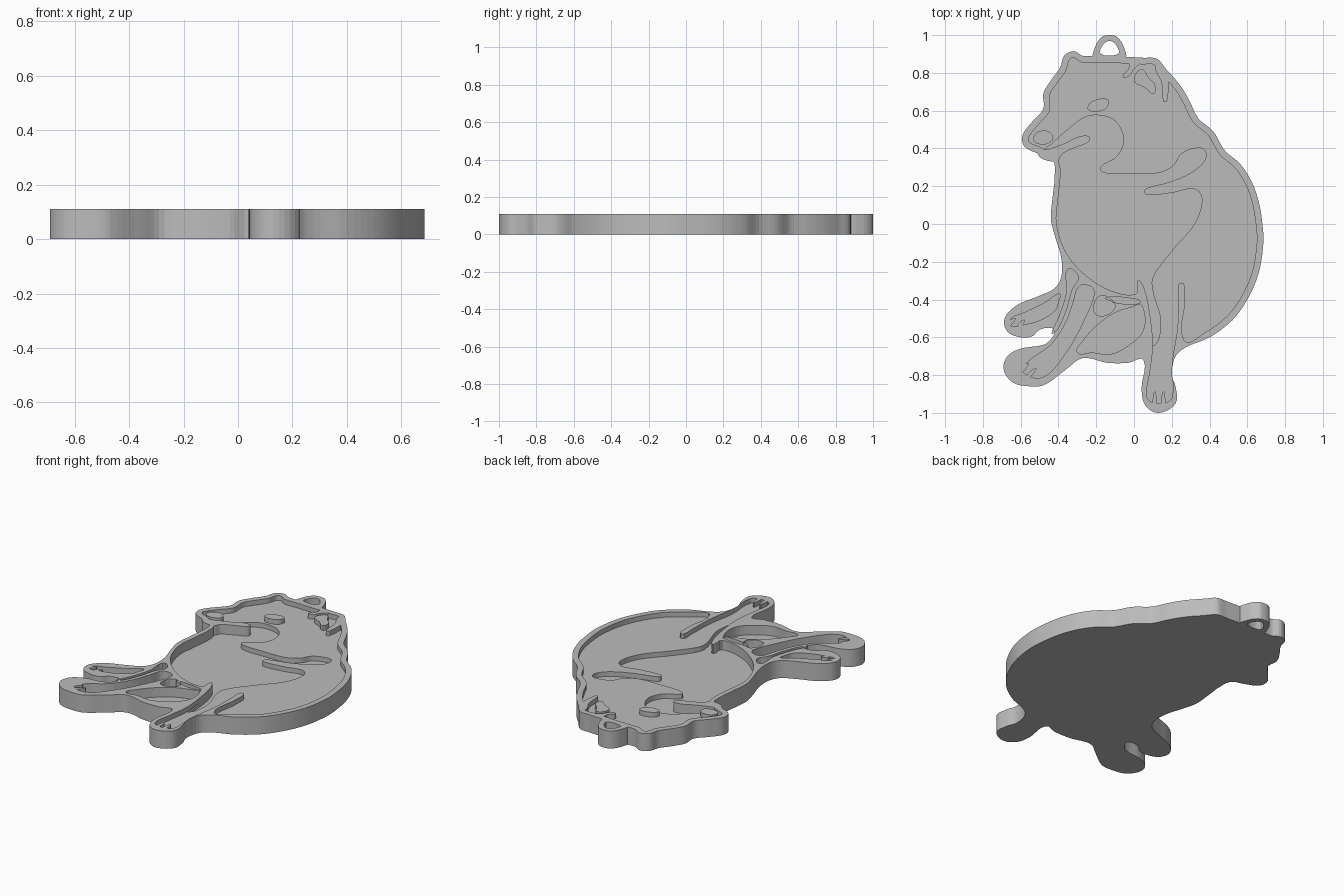
import bpy
import bmesh
from mathutils import Vector

default_cube = bpy.data.objects.get("Cube")
if default_cube:
    bpy.data.objects.remove(default_cube, do_unlink=True)

# Heights of the three stacked levels
CHEST_TOP, COAT_TOP, RIM_TOP = 0.05, 0.08, 0.11
RIM_WIDTH = 3.5  # profile points below are in hundredths of a unit

grey = bpy.data.materials.new("plain grey")
grey.use_nodes = True
grey.diffuse_color = (0.5, 0.5, 0.5, 1)
shader = next(n for n in grey.node_tree.nodes if n.type == "BSDF_PRINCIPLED")
shader.inputs["Base Color"].default_value = grey.diffuse_color


def smooth_loop(points, steps=5):
    """Sample a closed smooth curve through the points."""
    pts = [Vector(p) / 100 for p in points]
    count = len(pts)
    tangents = [(pts[(i + 1) % count] - pts[i - 1]).normalized() for i in range(count)]
    result = []
    for i in range(count):
        j = (i + 1) % count
        a, b = pts[i], pts[j]
        length = (b - a).length
        c = a + tangents[i] * length / 3
        d = b - tangents[j] * length / 3
        for k in range(steps):
            t = k / steps
            s = 1 - t
            result.append(a * s**3 + c * 3 * s * s * t + d * 3 * s * t * t + b * t**3)
    return result


def inset(points, distance):
    """Move an open clockwise run of points towards the inside."""
    pts = [Vector(p) for p in points]
    last = len(pts) - 1
    result = []
    for i, p in enumerate(pts):
        along = (pts[min(i + 1, last)] - pts[max(i - 1, 0)]).normalized()
        result.append(p + Vector((along.y, -along.x)) * distance)
    return result


def prism(name, loops, bottom, top, steps=5):
    """Extrude an outline; further loops become holes."""
    curve = bpy.data.curves.new(name, "CURVE")
    curve.dimensions = "2D"
    curve.fill_mode = "BOTH"
    curve.extrude = (top - bottom) / 2
    for loop in loops:
        samples = smooth_loop(loop, steps)
        spline = curve.splines.new("POLY")
        spline.points.add(len(samples) - 1)
        for point, co in zip(spline.points, samples):
            point.co = (co.x, co.y, 0, 1)
        spline.use_cyclic_u = True
    helper = bpy.data.objects.new(name + " curve", curve)
    bpy.context.collection.objects.link(helper)
    graph = bpy.context.evaluated_depsgraph_get()
    mesh = bpy.data.meshes.new_from_object(helper.evaluated_get(graph))
    bpy.data.objects.remove(helper, do_unlink=True)
    bm = bmesh.new()
    bm.from_mesh(mesh)
    bmesh.ops.remove_doubles(bm, verts=bm.verts, dist=0.0001)
    bmesh.ops.translate(bm, verts=bm.verts, vec=(0, 0, (top + bottom) / 2))
    bmesh.ops.recalc_face_normals(bm, faces=bm.faces)
    bm.to_mesh(mesh)
    bm.free()
    mesh.materials.clear()
    mesh.materials.append(grey)
    for face in mesh.polygons:
        face.use_smooth = False
    mesh.name = name
    obj = bpy.data.objects.new(name, mesh)
    bpy.context.collection.objects.link(obj)
    return obj


# Outer silhouette, clockwise from the muzzle
head = [(-50, 37), (-58, 41), (-59, 47), (-54, 54), (-48, 61), (-48, 69),
        (-44, 76), (-39, 83), (-37, 89), (-32, 91.5), (-27, 89), (-20, 89),
        (-4, 88.5), (5, 88), (12, 87.5), (17, 82), (24, 74)]
back = [(29, 66), (34, 56), (42, 49), (48, 39), (56, 32), (62, 23), (66, 12),
        (68, 0), (68.5, -10), (66, -26), (60, -40), (52, -51), (40, -60), (28, -65)]
near_foot = [(22, -70), (20, -80), (22, -86), (22, -95), (13, -100), (6, -96),
             (4, -87), (5, -72)]
belly = [(-3, -73.5), (-14, -73.5), (-27, -71), (-36, -77)]
front_paw = [(-47, -85), (-54, -86), (-64, -84), (-69, -77), (-67, -70), (-60, -66),
             (-48, -64), (-44, -61), (-42, -57)]
far_paw = [(-44, -55), (-50, -56), (-54, -59.5), (-60, -60), (-67, -57), (-68.5, -50),
           (-62, -43), (-50, -38), (-42, -34)]
breast = [(-38.5, -28), (-38.5, -18), (-42, -6), (-44, 3), (-43, 15), (-42, 25), (-43, 34)]
outline = head + back + near_foot + belly + front_paw + far_paw + breast

# Inner edges of the raised rim
near_leg = [(27, -40), (25, -31), (23.5, -40), (23, -55), (20, -75), (20, -92),
            (13, -95), (7, -92), (8.5, -78)]
chest_edge = [(10, -64), (8, -45), (5, -33), (2, -30), (1, -37), (-13, -35),
              (-27, -26), (-36, -15), (-41, 0), (-40, 15), (-39, 25), (-40, 33)]
interior = inset(head + back, RIM_WIDTH) + near_leg + chest_edge

# Boundary between the lower chest and the higher coat
muzzle_edge = [(-47, 39), (-44, 42), (-35, 50), (-26, 56.5), (-18, 57.5), (-10, 54.5),
               (-5.5, 45), (-9, 36), (-18, 30), (-15.5, 27), (-3, 26.5)]
coat_edge = [(13, 27), (21, 31), (25, 37), (32, 40), (37.5, 39), (37, 33), (29, 26.5),
             (18, 22), (6, 18.5), (6.5, 15.5), (20, 16.5), (32, 18.5), (36, 13), (32, 0),
             (21, -13), (10, -28), (10, -36), (14, -50), (13, -61)]
chest = muzzle_edge + coat_edge + chest_edge

# Recesses in the legs and under the belly
recesses = [
    [(-39.5, -37), (-46, -41), (-58, -47), (-65, -50), (-65, -54), (-57, -53),
     (-50, -51), (-42, -46), (-40, -41)],
    [(-29, -33), (-23, -33), (-21, -37), (-27, -52), (-36, -68), (-48, -81),
     (-59, -78), (-55, -72), (-44, -64), (-36, -52), (-32, -41)],
    [(-35, -24), (-29.5, -28), (-33, -35), (-36.5, -47), (-43, -58),
     (-39.5, -49), (-35.5, -36)],
    [(-20, -54), (-10, -47), (-1, -44), (4, -43), (5, -56), (-4, -65),
     (-13, -69), (-22, -68), (-30, -68), (-27, -62)],
    [(-18, -38), (-10, -44), (-20, -48)],
    [(-15, -39), (2, -40), (3, -42), (-8, -42)],
]

prism("base_plate", [outline], 0, CHEST_TOP)
prism("coat_layer", [outline, chest] + recesses, CHEST_TOP, COAT_TOP)
prism("raised_rim", [outline, interior] + recesses, COAT_TOP, RIM_TOP)

# Hanging loop
prism("hanging_loop", [
    [(-21, 87), (-20.5, 94), (-17, 99), (-13, 100), (-9, 99), (-5.5, 94), (-5, 87)],
    [(-17.5, 90), (-17, 94), (-13, 97), (-9, 94), (-8.5, 90)],
], 0, RIM_TOP)

# Raised face details
details = {
    "nose": [(-53, 44), (-52, 48), (-47, 49.5), (-43, 47), (-43.5, 44), (-48, 42)],
    "mouth": [(-51, 37), (-44, 40), (-36, 43), (-30, 46), (-24, 46.5), (-24, 43.5),
              (-31, 40.5), (-38, 37), (-41, 33)],
    "eye": [(-24.5, 61), (-22, 65), (-14, 66), (-14.5, 61.5), (-20, 59.5)],
    "inner_ear": [(0, 76), (4, 82), (8, 77), (11, 74), (10.5, 69), (6, 72)],
    "ear_front_fold": [(-6, 78), (-3, 82), (-2, 87), (4, 87), (0, 82), (-3, 78)],
    "ear_back_fold": [(15.5, 65), (14.5, 75), (11, 83), (14, 85), (18, 78), (17.5, 65)],
}
for name, loop in details.items():
    prism(name, [loop], CHEST_TOP - 0.01, RIM_TOP)

# Toe ridges: paw name, first toe, spacing, direction from rim to tip
toe_rows = [("near", (11, -96), (4.5, 0), (0, 7)),
            ("front", (-60, -78), (4, -2.5), (4, 4)),
            ("far", (-66, -53), (5, -1), (3, 3))]
for paw, first, gap, reach in toe_rows:
    for i in range(2):
        root = Vector(first) + Vector(gap) * i
        tip = root + Vector(reach)
        side = Vector((reach[1], -reach[0])).normalized()
        prism(f"{paw}_toe_{i}", [[root - side, tip - side / 2, tip + side / 2, root + side]],
              CHEST_TOP - 0.01, RIM_TOP, 3)
